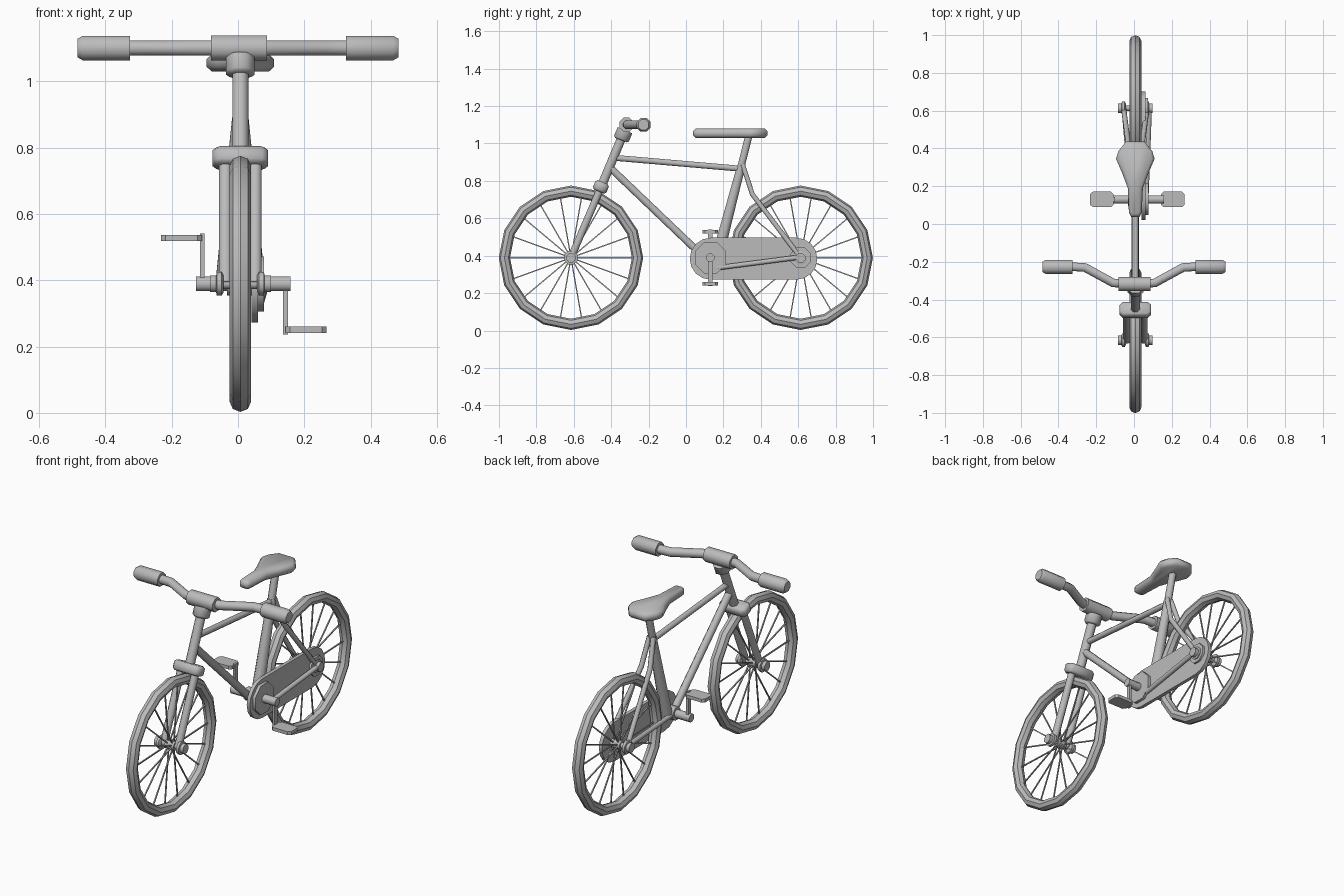
import bpy, bmesh, math
from mathutils import Vector, Matrix

cube = bpy.data.objects.get("Cube")
if cube:
    bpy.data.objects.remove(cube)

grey = bpy.data.materials.new("plain grey")
grey.use_nodes = True
GREY = (0.5, 0.5, 0.5, 1)
grey.diffuse_color = GREY
grey.node_tree.nodes["Principled BSDF"].inputs["Base Color"].default_value = GREY

MID_X = 0.007  # the frame plane sits slightly left of the handlebar's middle
FRONT, REAR, HUB_Z = -0.615, 0.613, 0.389
CRANK_Y = 0.13
SIDES = (("left", 1), ("right", -1))


def finish(name, bm, angle=30):
    """Turn a bmesh into a named, shaded object in the frame plane."""
    bmesh.ops.recalc_face_normals(bm, faces=bm.faces)
    mesh = bpy.data.meshes.new(name)
    bm.to_mesh(mesh)
    bm.free()
    mesh.materials.append(grey)
    obj = bpy.data.objects.new(name, mesh)
    obj.location.x = MID_X
    bpy.context.collection.objects.link(obj)
    bpy.ops.object.select_all(action="DESELECT")
    obj.select_set(True)
    bpy.context.view_layer.objects.active = obj
    bpy.ops.object.shade_smooth_by_angle(angle=math.radians(angle))
    return obj


def sweep(bm, points, radii, sides=8):
    """Skin a capped round tube through points, one radius per point."""
    pts = [Vector(p) for p in points]
    if not isinstance(radii, (list, tuple)):
        radii = [radii] * len(pts)
    whole = (pts[-1] - pts[0]).normalized()
    ref = Vector((0, 0, 1)) if abs(whole.x) > 0.5 else Vector((1, 0, 0))
    rings = []
    for i, (p, r) in enumerate(zip(pts, radii)):
        t = (pts[min(i + 1, len(pts) - 1)] - pts[max(i - 1, 0)]).normalized()
        u = t.cross(ref).normalized()
        v = t.cross(u)
        turn = [math.tau * (k + 0.5) / sides for k in range(sides)]
        rings.append([bm.verts.new(p + r * (math.cos(a) * u + math.sin(a) * v)) for a in turn])
    for a, b in zip(rings, rings[1:]):
        for k in range(sides):
            n = (k + 1) % sides
            bm.faces.new((a[k], a[n], b[n], b[k]))
    bm.faces.new(rings[0])
    bm.faces.new(rings[-1])


def tube(name, points, radii):
    bm = bmesh.new()
    sweep(bm, points, radii)
    return finish(name, bm, 50)


def axle_part(name, y, z, profile):
    """Turned part along x; profile is a list of (x, radius)."""
    return tube(name, [(x, y, z) for x, r in profile], [r for x, r in profile])


def slab(name, outline, matrix, depth, bevel=0.0, angle=30):
    """Extrude a flat outline, then place it."""
    bm = bmesh.new()
    face = bm.faces.new([bm.verts.new((x, y, -depth / 2)) for x, y in outline])
    ext = bmesh.ops.extrude_face_region(bm, geom=[face])
    bmesh.ops.translate(bm, vec=(0, 0, depth),
                        verts=[v for v in ext["geom"] if isinstance(v, bmesh.types.BMVert)])
    if bevel:
        rims = [e for e in bm.edges if abs(e.verts[0].co.z - e.verts[1].co.z) < 1e-5]
        bmesh.ops.bevel(bm, geom=rims, offset=bevel, segments=1, affect="EDGES")
    bm.transform(matrix)
    return finish(name, bm, angle)


# Wheels: tyre ring, spokes and hub
for label, y in (("front", FRONT), ("rear", REAR)):
    bm = bmesh.new()
    rings = []
    for i in range(16):
        a = math.tau * i / 16
        ring = []
        for j in range(8):
            b = math.tau * j / 8
            r = 0.356 + 0.03 * math.cos(b)
            ring.append(bm.verts.new((0.032 * math.sin(b), y + r * math.cos(a),
                                      HUB_Z + r * math.sin(a))))
        rings.append(ring)
    for i in range(16):
        p, q = rings[i], rings[(i + 1) % 16]
        for j in range(8):
            n = (j + 1) % 8
            bm.faces.new((p[j], p[n], q[n], q[j]))
    finish(label + "_tyre", bm)

    bm = bmesh.new()
    for i in range(18):
        a = math.tau * i / 18
        out = Vector((0, math.cos(a), math.sin(a)))
        hub = Vector((0.015 * (-1) ** i, y, HUB_Z))
        sweep(bm, [hub + 0.01 * out, Vector((0, y, HUB_Z)) + 0.335 * out], 0.0045, 4)
    finish(label + "_spokes", bm)

    axle_part(label + "_axle", y, HUB_Z, [(-0.085, 0.016), (0.085, 0.016)])
    axle_part(label + "_hub", y, HUB_Z, [(-0.03, 0.025), (0.03, 0.025)])
    for side, s in SIDES:
        axle_part(f"{label}_axle_nut_{side}", y, HUB_Z,
                  [(s * x, r) for x, r in ((0.05, 0.027), (0.056, 0.038), (0.071, 0.038),
                                           (0.073, 0.027), (0.092, 0.027))])

# Fork, crown and steering column
for side, s in SIDES:
    tube("fork_leg_" + side, [(s * 0.045, FRONT, HUB_Z), (s * 0.045, -0.457, 0.76)], 0.021)
lean = Matrix.Rotation(-math.atan2(0.28, 0.66), 4, "X")
w, d, c = 0.084, 0.039, 0.018
slab("fork_crown", [(-w, c - d), (c - w, -d), (w - c, -d), (w, c - d),
                    (w, d - c), (w - c, d), (c - w, d), (-w, d - c)],
     Matrix.Translation((0, -0.455, 0.768)) @ lean, 0.054, 0.01, 60)
tube("steering_column", [(0, -0.457, 0.76), (0, -0.34, 1.04)], 0.026)
tube("stem_collar", [(0, -0.348, 1.018), (0, -0.345, 1.026), (0, -0.326, 1.071)],
     [0.036, 0.046, 0.046])

# Handlebar with clamp and grips
axle_part("handlebar_clamp", -0.318, 1.1, [(-0.088, 0.041), (0.081, 0.041)])
for side, s in SIDES:
    tube("handlebar_" + side, [(-MID_X, -0.318, 1.1), (s * 0.11 - MID_X, -0.312, 1.1),
                               (s * 0.26 - MID_X, -0.23, 1.1),
                               (s * 0.35 - MID_X, -0.225, 1.1)], 0.025)
    axle_part("grip_" + side, -0.227, 1.1,
              [(s * x - MID_X, r) for x, r in ((0.325, 0.04), (0.468, 0.04), (0.484, 0.03))])

# Frame tubes
tube("top_tube", [(0, -0.39, 0.924), (0, 0.305, 0.864)], 0.017)
tube("down_tube", [(0, -0.405, 0.87), (0, 0.11, 0.378)], 0.021)
tube("seat_tube", [(0, CRANK_Y + 0.035, 0.382), (0, 0.295, 0.878)], [0.034, 0.024])
tube("seat_post", [(0, 0.29, 0.86), (0, 0.337, 1.045)], 0.021)
axle_part("bottom_bracket", CRANK_Y, HUB_Z, [(-0.04, 0.038), (0.04, 0.038)])
for side, s in SIDES:
    tube("seat_stay_" + side, [(s * 0.012, 0.303, 0.887), (s * 0.028, 0.355, 0.728),
                               (s * 0.062, REAR, HUB_Z)], 0.014)
tube("chain_stay_left", [(0.058, 0.16, 0.334), (0.075, REAR, 0.393)], 0.014)
tube("chain_stay_right", [(-0.02, CRANK_Y, 0.385), (-0.06, REAR, 0.391)], 0.014)

# Chain guard with round ends, chainwheel and rear sprocket
guard = []
for y, start in ((0.59, -90), (0.132, 90)):
    for i in range(9):
        a = math.radians(start + 22.5 * i)
        guard.append((y + 0.112 * math.cos(a), 0.384 + 0.112 * math.sin(a)))
along_x = Matrix(((0, 0, 1, 0), (1, 0, 0, 0), (0, 1, 0, 0), (0, 0, 0, 1)))
slab("chain_guard", guard, Matrix.Translation((0.044, 0, 0)) @ along_x, 0.02)
axle_part("chainwheel", CRANK_Y, HUB_Z, [(0.05, 0.09), (0.071, 0.09)])
axle_part("rear_sprocket", REAR, HUB_Z, [(0.05, 0.058), (0.066, 0.058)])

# Crank shaft, arms and pedals
axle_part("crank_shaft", CRANK_Y, HUB_Z, [(-0.134, 0.024), (0.152, 0.024)])
for side, s, inner in (("left", 1, 0.136), ("right", -1, 0.115)):
    tip = HUB_Z - s * 0.152
    arm = [(CRANK_Y - 0.012, HUB_Z), (CRANK_Y + 0.012, HUB_Z),
           (CRANK_Y + 0.012, tip), (CRANK_Y - 0.012, tip)]
    slab("crank_arm_" + side, arm, Matrix.Translation((s * inner, 0, 0)) @ along_x, 0.014)
    pedal = [(0, -0.028), (0.014, -0.041), (0.11, -0.041), (0.124, -0.028),
             (0.124, 0.028), (0.11, 0.041), (0.014, 0.041), (0, 0.028)]
    slab("pedal_" + side, [(s * (inner + x), CRANK_Y + y) for x, y in pedal],
         Matrix.Translation((0, 0, HUB_Z - s * 0.138)), 0.019)

# Saddle: half outline mirrored, edges chamfered
half = [(0.022, 0.038), (0.034, 0.06), (0.04, 0.19), (0.07, 0.27), (0.102, 0.345),
        (0.09, 0.385), (0.05, 0.436)]
slab("saddle", half + [(-x, y) for x, y in reversed(half)],
     Matrix.Translation((0, 0, 1.055)), 0.05, 0.014, 60)
